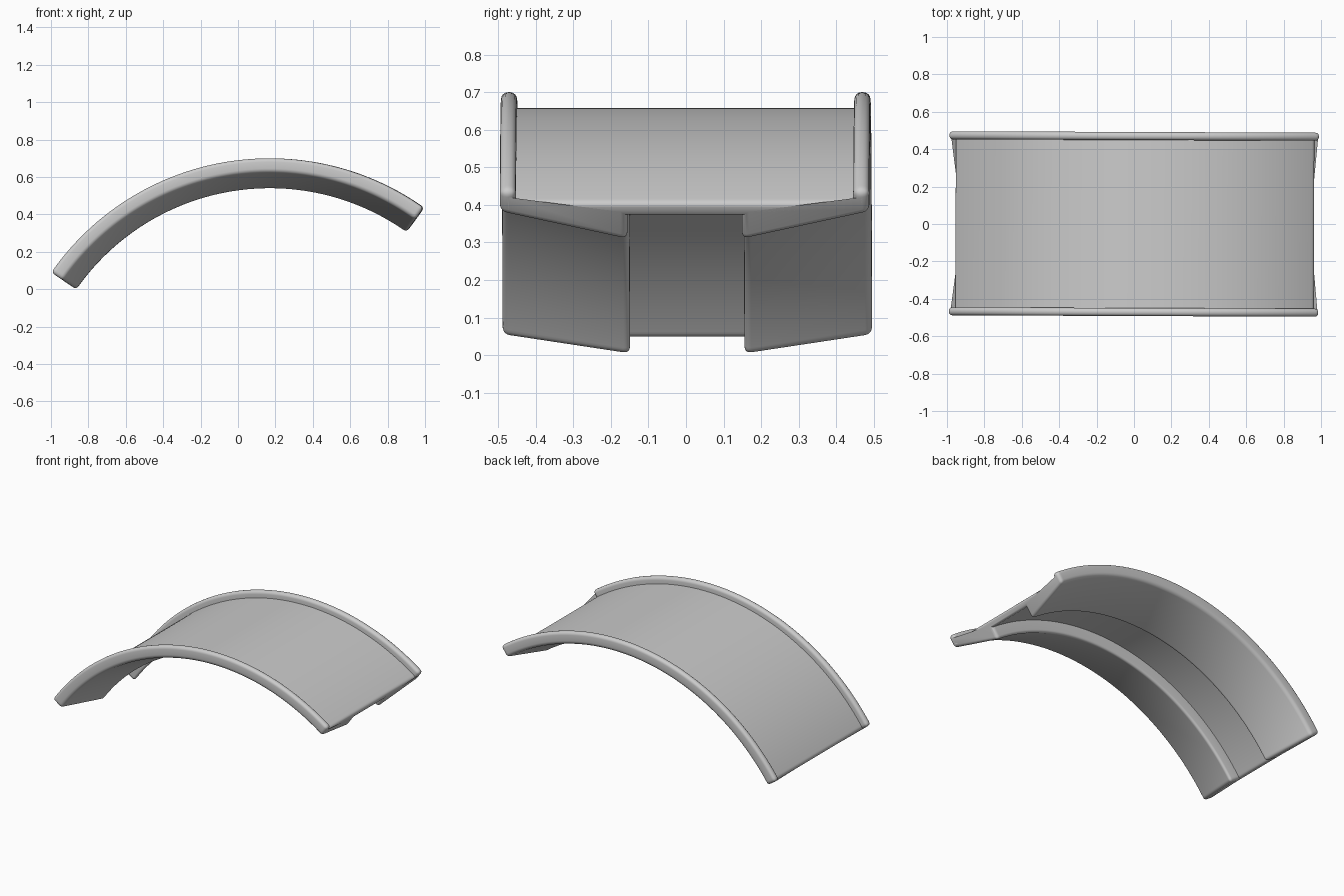
import bpy, bmesh, math

if "Cube" in bpy.data.objects:
    bpy.data.objects.remove(bpy.data.objects["Cube"], do_unlink=True)

# Arch: centre in the front plane and angles measured from vertical
CX, CZ = 0.17, -0.72
START, END, STEPS = math.radians(-55.2), math.radians(35.5), 80

# Half cross-section as (y, radius): top plate, raised rim, wedge, channel wall
half = [(0.449, 1.378), (0.449, 1.42), (0.492, 1.42),
        (0.492, 1.346), (0.152, 1.256), (0.152, 1.334)]
section = half + [(-y, r) for y, r in reversed(half)]

grey = bpy.data.materials.new("plain grey")
grey.use_nodes = True
color = (0.6, 0.6, 0.6, 1)
grey.diffuse_color = color
grey.node_tree.nodes["Principled BSDF"].inputs["Base Color"].default_value = color

# Sweep the section along the arch
bm = bmesh.new()
rings = []
for i in range(STEPS + 1):
    a = START + (END - START) * i / STEPS
    rings.append([bm.verts.new((CX + r * math.sin(a), y, CZ + r * math.cos(a)))
                  for y, r in section])
n = len(section)
for r0, r1 in zip(rings, rings[1:]):
    for j in range(n):
        k = (j + 1) % n
        bm.faces.new((r0[j], r0[k], r1[k], r1[j]))
bm.faces.new(rings[0])
bm.faces.new(rings[-1])
bmesh.ops.recalc_face_normals(bm, faces=bm.faces)

# Round the outward corners, leaving the inner creases crisp
corners = [e for e in bm.edges if e.is_convex and e.calc_face_angle(0) > 0.5]
bmesh.ops.bevel(bm, geom=corners, offset=0.019, offset_type='OFFSET',
                segments=4, profile=0.5, affect='EDGES', clamp_overlap=True)

mesh = bpy.data.meshes.new("arched_cover")
bm.to_mesh(mesh)
bm.free()
mesh.materials.append(grey)
cover = bpy.data.objects.new("arched_cover", mesh)
cover.rotation_euler.z = math.radians(-0.22)
bpy.context.collection.objects.link(cover)

bpy.ops.object.select_all(action='DESELECT')
cover.select_set(True)
bpy.context.view_layer.objects.active = cover
bpy.ops.object.shade_smooth_by_angle(angle=math.radians(35))
